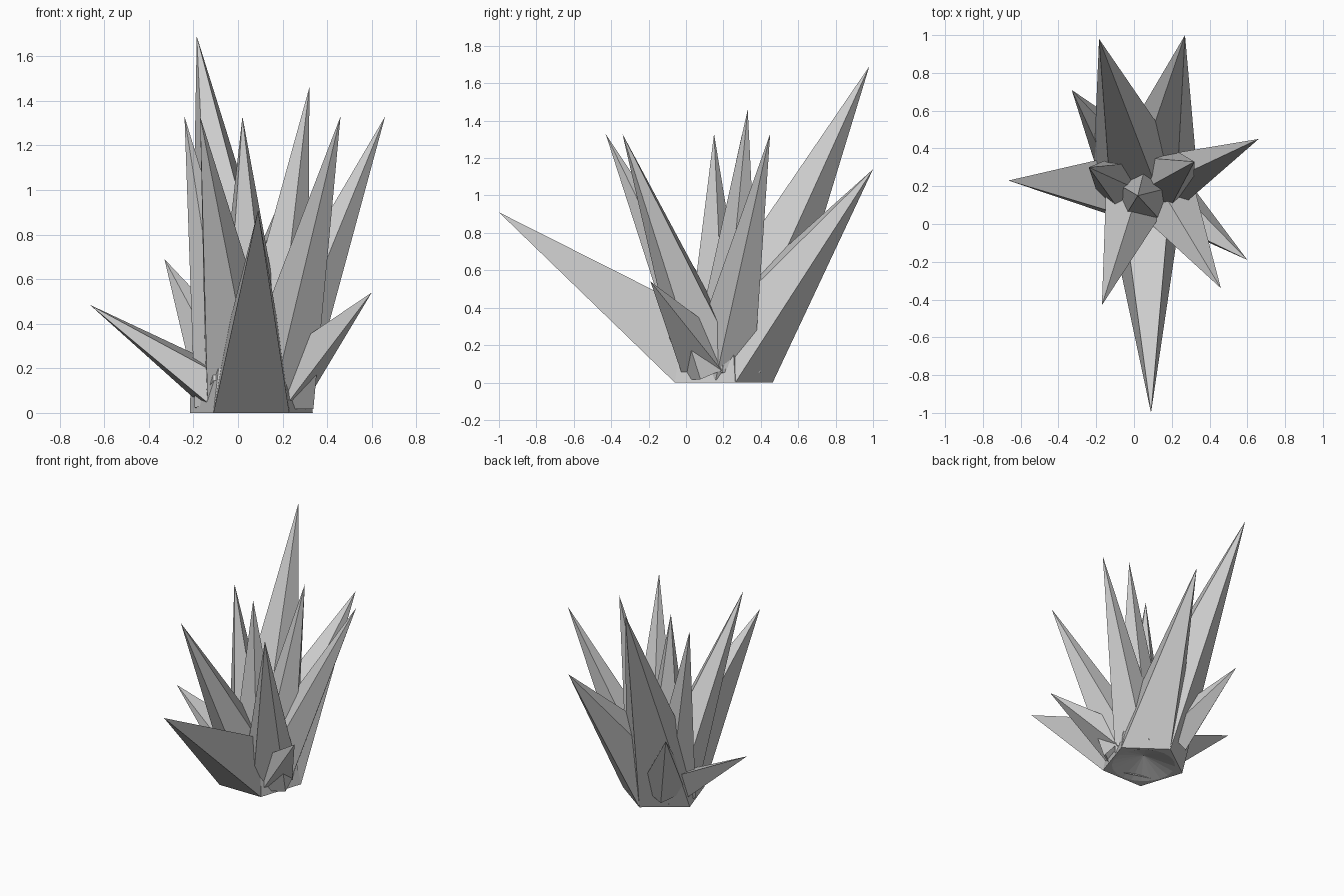
import bpy, bmesh, math
from mathutils import Vector

if "Cube" in bpy.data.objects:
    bpy.data.objects.remove(bpy.data.objects["Cube"])

C = Vector((0.06, 0.174, 0))   # centre of the five-sided foot
R = 0.29                       # foot circumradius
UP = Vector((0, 0, 1))


def make(name, verts, faces):
    """Mesh object from points, trimmed at the ground plane."""
    bm = bmesh.new()
    vs = [bm.verts.new(v) for v in verts]
    for f in faces:
        bm.faces.new([vs[i] for i in f])
    bmesh.ops.bisect_plane(bm, geom=bm.verts[:] + bm.edges[:] + bm.faces[:],
                           plane_co=(0, 0, 0), plane_no=(0, 0, 1), clear_inner=True)
    bmesh.ops.recalc_face_normals(bm, faces=bm.faces[:])
    me = bpy.data.meshes.new(name)
    bm.to_mesh(me)
    bm.free()
    ob = bpy.data.objects.new(name, me)
    bpy.context.collection.objects.link(ob)
    return ob


def pyramid(name, base, tip):
    n = len(base)
    make(name, list(base) + [tip], [(i, (i + 1) % n, n) for i in range(n)])


def edge_spike(name, azimuth, tip, side):
    """Spike whose pentagon base has one edge on the foot, leaning inwards."""
    a = math.radians(azimuth)
    out = Vector((math.cos(a), math.sin(a), 0))
    u = Vector((-out.y, out.x, 0))
    mid = C + out * R * math.cos(math.pi / 5)
    v = -out * 0.9 + UP * 0.44
    local = [(-0.17, 0), (0.17, 0), (0.275 * side, 0.324), (0, 0.524), (-0.275 * side, 0.324)]
    pyramid(name, [mid + u * x + v * y for x, y in local], Vector(tip))


def spike(name, centre, r, tip, roll=0):
    """Five-sided spike with its base square to its axis."""
    c, t = Vector(centre), Vector(tip)
    d = (t - c).normalized()
    u = d.cross(UP).normalized()
    v = u.cross(d)
    ring = [math.radians(90 + roll + 72 * i) for i in range(5)]
    pyramid(name, [c + (u * math.cos(a) + v * math.sin(a)) * r for a in ring], t)


# large outer spikes growing from the edges of the foot
edge_spike("back_left_spike", 126, (-0.185, 0.98, 1.69), 0.92)
edge_spike("back_right_spike", 54, (0.27, 1.0, 1.14), 0.85)
pyramid("front_spike", [(-0.11, -0.06, 0), (0.23, -0.06, 0), (0.20, 0.25, 0.28),
                        (-0.08, 0.25, 0.24)], (0.09, -1.0, 0.91))

# tall middle spikes
tall = [((0.13, 0.20, 0.08), 0.19, (0.66, 0.45, 1.33)),
        ((0.17, 0.14, 0.08), 0.19, (0.46, -0.34, 1.33)),
        ((0.02, 0.17, 0.08), 0.20, (-0.17, -0.43, 1.33)),
        ((0.06, 0.16, 0.05), 0.20, (0.02, 0.15, 1.33)),
        ((-0.02, 0.20, 0.05), 0.18, (-0.24, 0.30, 1.33)),
        ((0.12, 0.22, 0.08), 0.20, (0.32, 0.33, 1.46))]
for i, s in enumerate(tall):
    spike(f"tall_spike_{i + 1}", *s)

# short low spikes
pyramid("right_short_spike", [(0.22, -0.02, 0.04), (0.30, 0.21, 0.04), (0.22, 0.20, 0.25),
                              (0.17, 0.02, 0.25)], (0.60, -0.19, 0.54))
pyramid("left_short_spike", [(-0.18, 0.27, 0.05), (-0.13, 0.05, 0.04), (-0.10, 0.06, 0.18),
                             (-0.10, 0.36, 0.22)], (-0.665, 0.23, 0.485))
spike("back_short_spike", (-0.05, 0.33, 0.17), 0.16, (-0.33, 0.71, 0.69), 45)

# foot: sloping walls with a lid, and a hollow underneath
ang = [math.radians(90 + 72 * i) for i in range(5)]
low = [C + Vector((math.cos(a), math.sin(a), 0)) * R for a in ang]
high = [C + Vector((math.cos(a), math.sin(a), 0)) * 0.25 + UP * 0.2 for a in ang]
make("foot", low + high, [(i, (i + 1) % 5, 5 + (i + 1) % 5, 5 + i) for i in range(5)]
     + [(5, 6, 7, 8, 9)])
n = 20
hole = [C + Vector((math.cos(a), math.sin(a), 0)) * 0.22
        for a in (math.pi / 2 + i * math.tau / n for i in range(n))]
outer = [low[i // 4].lerp(low[(i // 4 + 1) % 5], (i % 4) / 4) for i in range(n)]
make("foot_rim", outer + hole, [(i, (i + 1) % n, n + (i + 1) % n, n + i) for i in range(n)])
pyramid("foot_hollow", hole, C + UP * 0.08)
